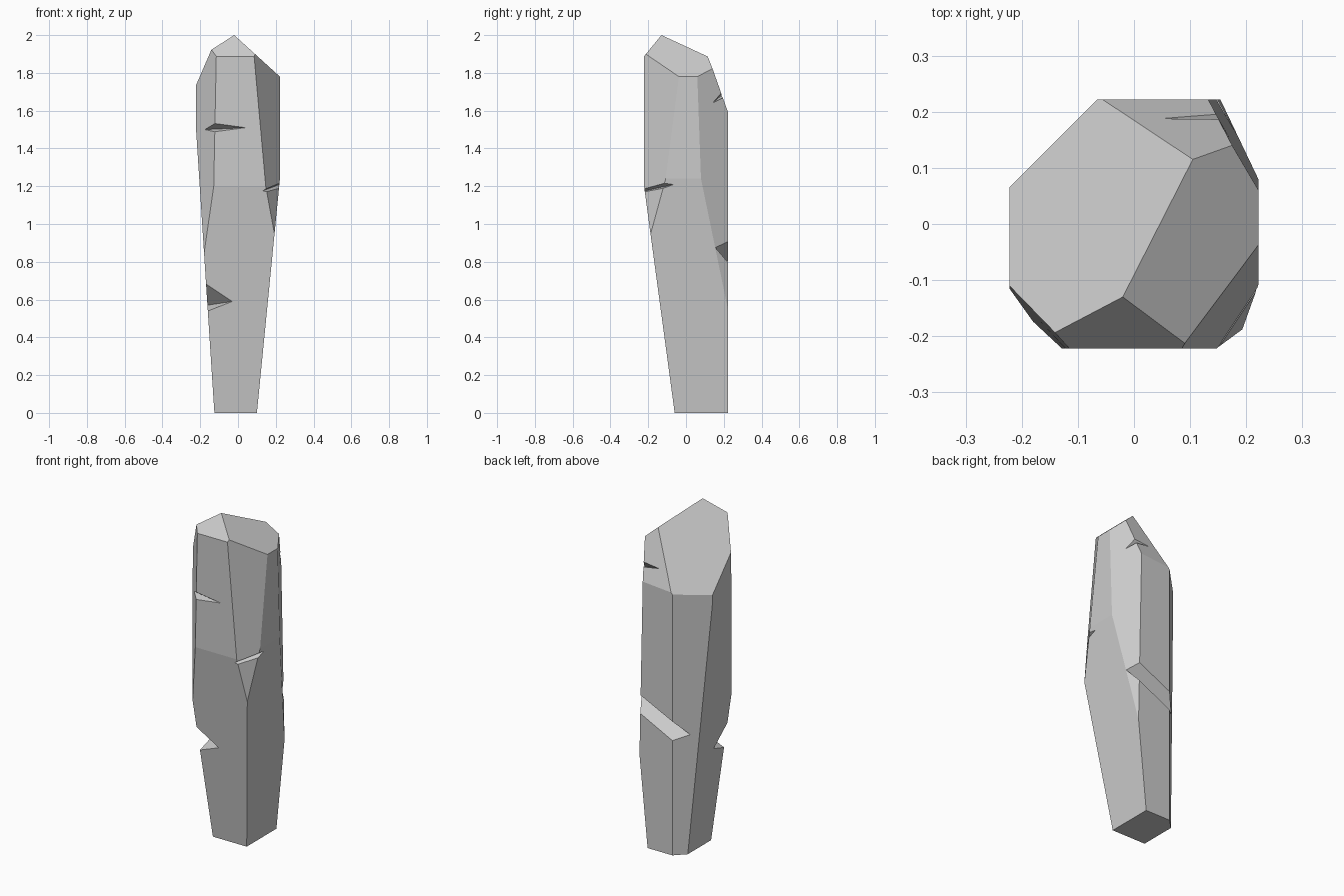
import bpy, bmesh
from mathutils import Vector

if "Cube" in bpy.data.objects:
    bpy.data.objects.remove(bpy.data.objects["Cube"])

CENTRE = Vector((0, 0.05, 1))

# Stone block: a box sliced by planes, each given by three points
bm = bmesh.new()
bmesh.ops.create_cube(bm, size=1)
for v in bm.verts:
    v.co = Vector((v.co.x * 0.444, v.co.y * 0.444, (v.co.z + 0.5) * 2.1))


def slice_off(a, b, c):
    a, b, c = Vector(a), Vector(b), Vector(c)
    n = (b - a).cross(c - a).normalized()
    if n.dot(CENTRE - a) > 0:
        n = -n
    geom = bm.verts[:] + bm.edges[:] + bm.faces[:]
    bmesh.ops.bisect_plane(bm, geom=geom, dist=1e-6, plane_co=a, plane_no=n, clear_outer=True)
    rim = [e for e in bm.edges if e.is_boundary]
    if rim:
        bmesh.ops.edgeloop_fill(bm, edges=rim)


apex = (-0.02, -0.13, 2.0)
planes = [
    # tapers: front, right, left
    ((0, -0.06, 0), (1, -0.06, 0), (0, -0.222, 1.2)),
    ((0.10, 0, 0), (0.10, 1, 0), (0.222, 0, 1.24)),
    ((-0.125, 0, 0), (-0.125, 1, 0), (-0.222, 0, 1.5)),
    # corner chamfers: front right, back right, front left, back left
    ((0.145, -0.222, 1.22), (0.085, -0.222, 1.89), (0.222, -0.11, 1.22)),
    ((0.14, 0.222, 1.22), (0.222, 0.08, 1.22), (0.222, 0.06, 1.78)),
    ((-0.115, -0.222, 1.89), (-0.222, -0.11, 1.74), (-0.128, -0.222, 1.22)),
    ((-0.065, 0.222, 0), (-0.222, 0.065, 0), (-0.065, 0.222, 1)),
    # top facets: left back, right, front, back
    (apex, (0.105, 0.115, 1.887), (-0.14, -0.19, 1.92)),
    (apex, (0.222, 0.06, 1.78), (0.222, -0.04, 1.78)),
    (apex, (0.08, -0.222, 1.888), (-0.115, -0.222, 1.888)),
    ((0.105, 0.115, 1.887), (0.16, 0.135, 1.836), (-0.065, 0.222, 1.577)),
]
for p in planes:
    slice_off(*p)
bmesh.ops.recalc_face_normals(bm, faces=bm.faces[:])
mesh = bpy.data.meshes.new("stone_pillar")
bm.to_mesh(mesh)
bm.free()
stone = bpy.data.objects.new("stone_pillar", mesh)
bpy.context.collection.objects.link(stone)


# Chipped notches: wedges along a deep line p-q, opening outward
def notch(p, q, out, up, down, reach=0.2):
    p, q = Vector(p), Vector(q)
    p, q = p - (q - p) * 0.4, q + (q - p) * 0.4
    out = Vector((*out, 0)).normalized() * reach
    hi, lo = Vector((0, 0, up * reach)), Vector((0, 0, -down * reach))
    w = bmesh.new()
    for e in (p, q):
        for off in (Vector(), out + hi, out + lo):
            w.verts.new(e + off)
    bmesh.ops.convex_hull(w, input=w.verts[:])
    bmesh.ops.recalc_face_normals(w, faces=w.faces[:])
    me = bpy.data.meshes.new("notch_cutter")
    w.to_mesh(me)
    w.free()
    cutter = bpy.data.objects.new("notch_cutter", me)
    cutter.hide_render = True
    bpy.context.collection.objects.link(cutter)
    m = stone.modifiers.new("notch", 'BOOLEAN')
    m.operation, m.solver, m.object = 'DIFFERENCE', 'EXACT', cutter
    bpy.context.view_layer.objects.active = stone
    bpy.ops.object.modifier_apply(modifier=m.name)
    bpy.data.objects.remove(cutter)


notch((0.04, -0.222, 1.51), (-0.175, -0.165, 1.50), (-0.25, -0.97), 0.7, 0.35)
notch((0.13, -0.222, 1.175), (0.222, -0.06, 1.21), (0.87, -0.5), 0.6, 0.4)
notch((0.175, 0.155, 0.87), (-0.13, 0.152, 0.72), (0, 1), 0.75, 0.9)
notch((-0.03, -0.14, 0.59), (-0.163, -0.03, 0.57), (-0.64, -0.77), 1.06, 0.5)
notch((0.05, 0.187, 1.68), (0.185, 0.14, 1.64), (0.33, 0.94), 1.2, -0.3)
